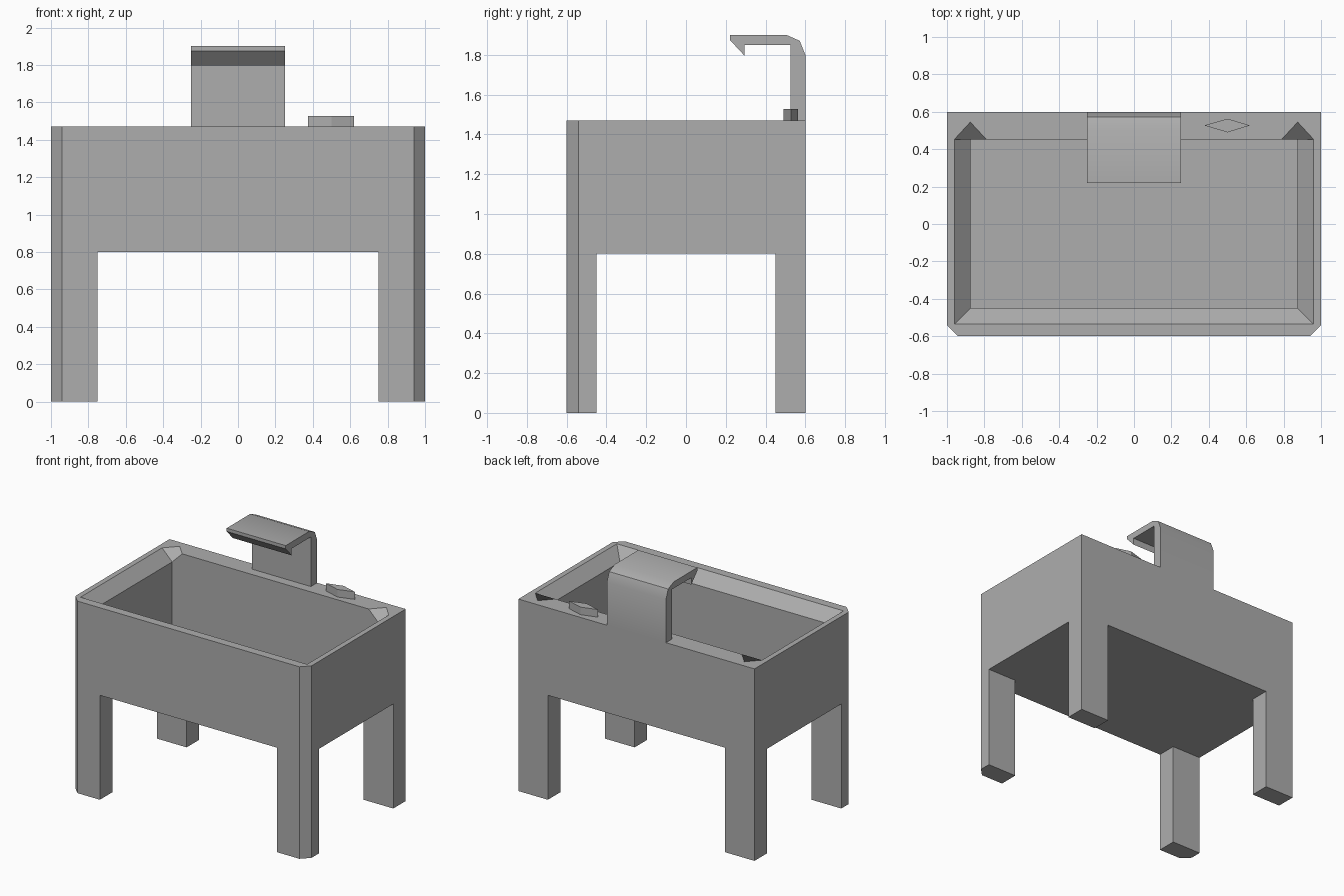
import bpy, bmesh

if "Cube" in bpy.data.objects:
    bpy.data.objects.remove(bpy.data.objects["Cube"])

grey = bpy.data.materials.new("stone grey")
grey.diffuse_color = (0.42, 0.42, 0.42, 1)
grey.use_nodes = True
grey.node_tree.nodes["Principled BSDF"].inputs["Base Color"].default_value = grey.diffuse_color


def finish(name, bm):
    bmesh.ops.remove_doubles(bm, verts=bm.verts, dist=1e-4)
    bmesh.ops.recalc_face_normals(bm, faces=bm.faces)
    mesh = bpy.data.meshes.new(name)
    bm.to_mesh(mesh)
    bm.free()
    mesh.materials.append(grey)
    obj = bpy.data.objects.new(name, mesh)
    bpy.context.collection.objects.link(obj)
    return obj


def prism(name, base, offset):
    """Extrude a closed list of 3D points along offset."""
    bm = bmesh.new()
    face = bm.faces.new([bm.verts.new(p) for p in base])
    ext = bmesh.ops.extrude_face_region(bm, geom=[face], use_keep_orig=True)
    verts = [g for g in ext["geom"] if isinstance(g, bmesh.types.BMVert)]
    bmesh.ops.translate(bm, verts=verts, vec=offset)
    return finish(name, bm)


# Basin: one half is described at x >= 0 and mirrored
RIM, LIP, FLOOR, BASE = 1.47, 1.385, 0.86, 0.80
outer = [(0, -0.6), (0.94, -0.6), (1, -0.54), (1, 0.6), (0, 0.6)]
opening = [(0, -0.535), (0.96, -0.535), (0.96, 0.453),
           (0.875, 0.545), (0.79, 0.453), (0, 0.453)]
well = [(0, -0.45), (0.875, -0.45), (0.875, 0.453), (0, 0.453)]


def at(points, z):
    return [(x, y, z) for x, y in points]


top, bottom = at(outer, RIM), at(outer, BASE)
edge, lip, floor = at(opening, RIM), at(well, LIP), at(well, FLOOR)
faces = [top + edge[::-1], bottom, floor]
faces += [[top[i], top[i + 1], bottom[i + 1], bottom[i]] for i in range(4)]
# sloped lip, corner notch, inner walls
faces += [[edge[i], edge[i + 1], lip[i + 1], lip[i]] for i in range(2)]
faces += [[edge[2], edge[3], edge[4], lip[2]]]
faces += [[lip[i], lip[i + 1], floor[i + 1], floor[i]] for i in range(2)]
faces += [[edge[4], edge[5], floor[3], floor[2], lip[2]]]

bm = bmesh.new()
for side in (1, -1):
    for f in faces:
        bm.faces.new([bm.verts.new((x * side, y, z)) for x, y, z in f])
finish("basin", bm)

# Legs, the front ones chamfered like the basin corners
for side, label in ((-1, "left"), (1, "right")):
    front = [(0.75, -0.6), (0.94, -0.6), (1, -0.54), (1, -0.45), (0.75, -0.45)]
    back = [(0.75, 0.45), (1, 0.45), (1, 0.6), (0.75, 0.6)]
    for end, shape in (("front", front), ("back", back)):
        prism(f"{end}_leg_{label}", [(x * side, y, 0) for x, y in shape], (0, 0, BASE))

# Spout: bent flat profile with a hooked lip
profile = [(0.6, RIM), (0.6, 1.80), (0.572, 1.87), (0.505, 1.9), (0.22, 1.9),
           (0.22, 1.875), (0.293, 1.797), (0.293, 1.85), (0.525, 1.85), (0.525, RIM)]
spout = prism("spout", [(-0.25, y, z) for y, z in profile], (0.5, 0, 0))
bpy.context.view_layer.objects.active = spout
spout.select_set(True)
bpy.ops.object.shade_smooth_by_angle(angle=0.52)

# Tap handle: diamond block
prism("tap_handle", at([(0.375, 0.527), (0.5, 0.49), (0.62, 0.527), (0.5, 0.563)], RIM),
      (0, 0, 0.058))
